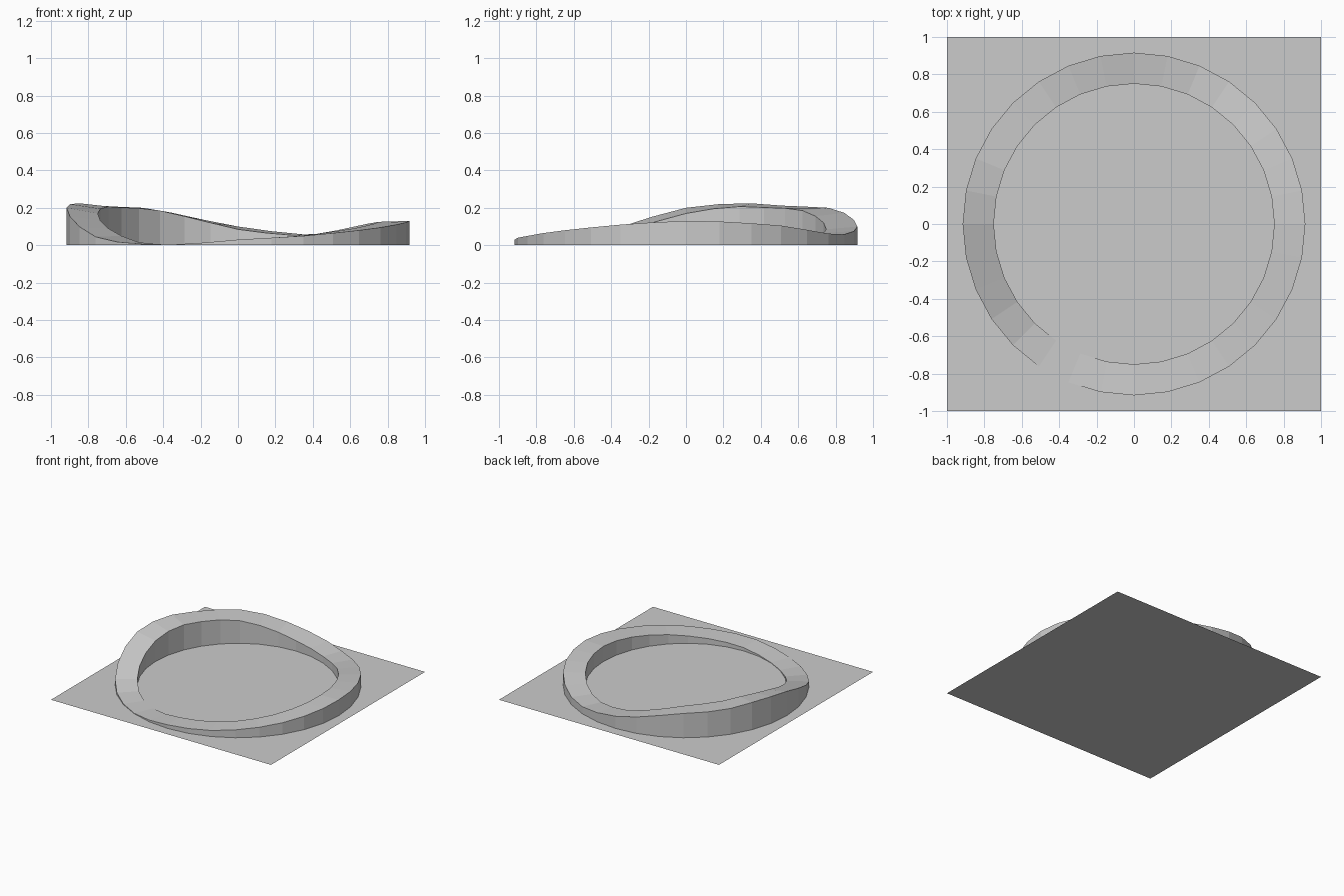
import bpy, bmesh, math

if "Cube" in bpy.data.objects:
    bpy.data.objects.remove(bpy.data.objects["Cube"])

SIDES, R_OUT, R_IN = 32, 0.916, 0.75

# Rim heights per side, counter-clockwise from +x
OUTER = [.130, .127, .117, .105, .082, .062, .058, .075,
         .100, .135, .173, .200, .206, .212, .224, .220,
         .200, .153, .098, .045, .018, .007, .004, .014,
         .030, .040, .050, .065, .080, .095, .110, .122]
INNER = [.125, .122, .115, .100, .080, .060, .054, .066,
         .085, .120, .155, .185, .198, .202, .207, .195,
         .170, .130, .090, .050, .016, .004, .003, .012,
         .027, .037, .047, .060, .076, .091, .106, .117]


def make_object(name, bm):
    mesh = bpy.data.meshes.new(name)
    bm.to_mesh(mesh)
    bm.free()
    obj = bpy.data.objects.new(name, mesh)
    bpy.context.collection.objects.link(obj)
    return obj


def loop(bm, radius, heights):
    return [bm.verts.new((radius * math.cos(i * math.tau / SIDES),
                          radius * math.sin(i * math.tau / SIDES), h))
            for i, h in enumerate(heights)]


def bridge(bm, a, b):
    for i in range(SIDES):
        j = (i + 1) % SIDES
        bm.faces.new((a[i], a[j], b[j], b[i]))


# Flat square base sheet
bm = bmesh.new()
bmesh.ops.create_grid(bm, x_segments=1, y_segments=1, size=1.0)
make_object("base_sheet", bm)

# Wavy ring wall: outer wall, sloping top, inner wall
bm = bmesh.new()
flat = [0.0] * SIDES
loops = [loop(bm, R_OUT, flat), loop(bm, R_OUT, OUTER),
         loop(bm, R_IN, INNER), loop(bm, R_IN, flat)]
for lower, upper in zip(loops, loops[1:]):
    bridge(bm, lower, upper)
make_object("wavy_ring", bm)
